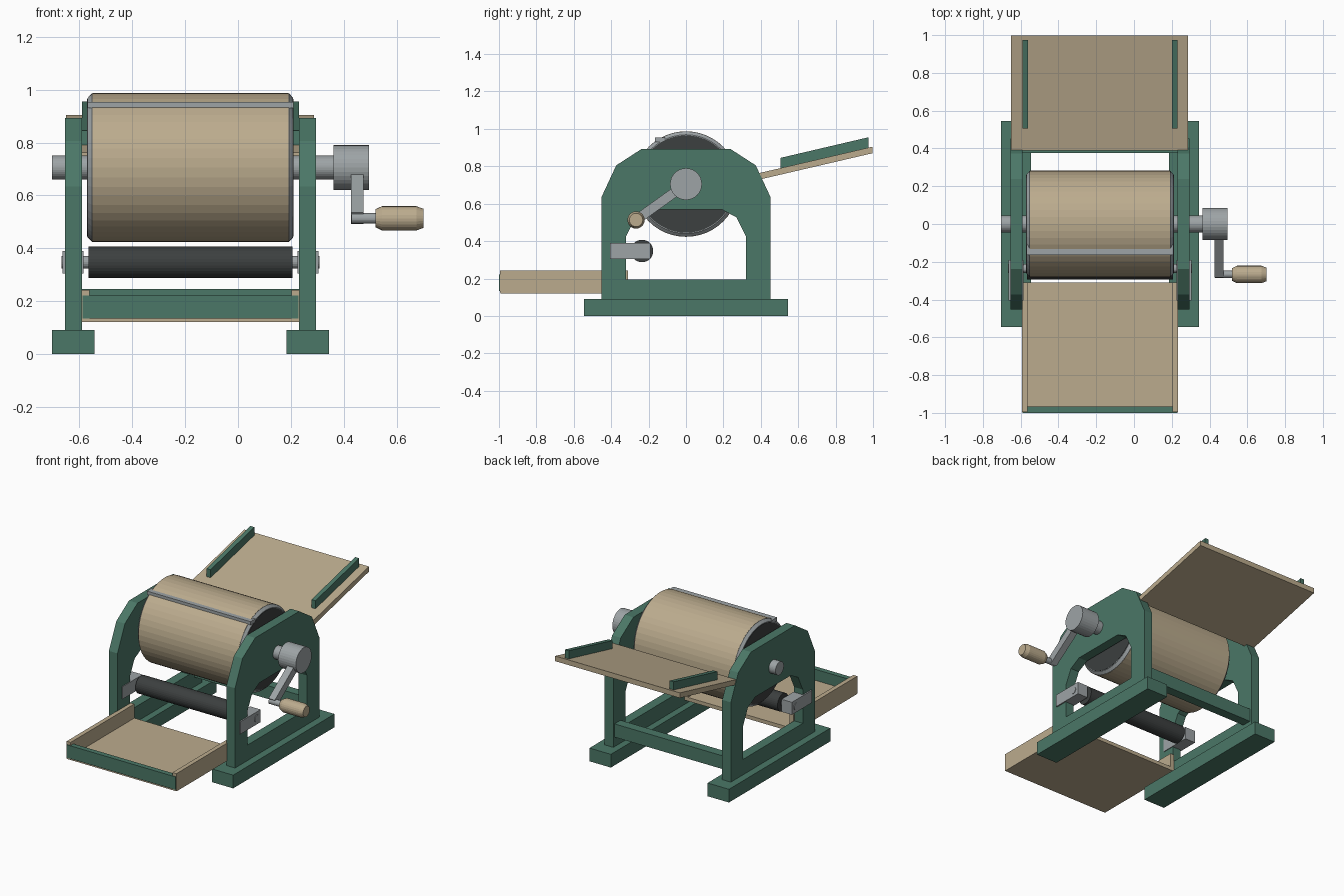
import bpy, bmesh, math

if "Cube" in bpy.data.objects:
    bpy.data.objects.remove(bpy.data.objects["Cube"])

CX = -0.18            # mirror plane of the machine body
AXLE_Z = 0.705


def material(name, r, g, b):
    m = bpy.data.materials.new(name)
    m.diffuse_color = (r, g, b, 1)
    m.use_nodes = True
    m.node_tree.nodes["Principled BSDF"].inputs["Base Color"].default_value = m.diffuse_color
    return m


GREEN = material("green_paint", 0.07, 0.185, 0.135)
WOOD = material("tan_board", 0.50, 0.41, 0.27)
DARK = material("dark_rubber", 0.045, 0.05, 0.05)
STEEL = material("steel", 0.34, 0.37, 0.38)


def make(name, bm, mat):
    bmesh.ops.recalc_face_normals(bm, faces=bm.faces)
    me = bpy.data.meshes.new(name)
    bm.to_mesh(me)
    bm.free()
    me.materials.append(mat)
    ob = bpy.data.objects.new(name, me)
    bpy.context.collection.objects.link(ob)
    return ob


def prism(name, pts, x0, x1, mat):
    """Extrude a (y, z) outline from x0 to x1."""
    bm = bmesh.new()
    a, b = ([bm.verts.new((x, y, z)) for y, z in pts] for x in (x0, x1))
    bm.faces.new(a)
    bm.faces.new(b)
    n = len(pts)
    for i in range(n):
        j = (i + 1) % n
        bm.faces.new((a[i], a[j], b[j], b[i]))
    return make(name, bm, mat)


def box(name, x0, x1, y0, y1, z0, z1, mat):
    return prism(name, [(y0, z0), (y1, z0), (y1, z1), (y0, z1)], x0, x1, mat)


def turned(name, profile, y, z, mat, n=32):
    """Solid of revolution about an x-parallel axis; profile = (x, radius)."""
    bm = bmesh.new()
    rings = [[bm.verts.new((x, y + r * math.cos(2 * math.pi * i / n),
                            z + r * math.sin(2 * math.pi * i / n)))
              for i in range(n)] for x, r in profile]
    for a, b in zip(rings, rings[1:]):
        for i in range(n):
            j = (i + 1) % n
            bm.faces.new((a[i], a[j], b[j], b[i]))
    bm.faces.new(rings[0])
    bm.faces.new(rings[-1])
    return make(name, bm, mat)


def mirrored(half):
    return half + [(-y, z) for y, z in reversed(half)]


def side_frame(name, x0, x1):
    outer = mirrored([(-0.453, 0.09), (-0.453, 0.633), (-0.373, 0.805), (-0.237, 0.893)])
    inner = mirrored([(-0.32, 0.195), (-0.32, 0.425), (-0.27, 0.527), (-0.19, 0.57)])
    bm = bmesh.new()
    loops = [[bm.verts.new((x, y, z)) for y, z in pts]
             for x, pts in ((x0, outer), (x1, outer), (x1, inner), (x0, inner))]
    n = len(outer)
    for k in range(4):
        a, b = loops[k], loops[(k + 1) % 4]
        for i in range(n):
            j = (i + 1) % n
            bm.faces.new((a[i], a[j], b[j], b[i]))
    return make(name, bm, GREEN)


# Mirrored pairs: frames, feet, roller brackets, tray walls, table rails, drum ends
for side, s in (("left", -1), ("right", 1)):
    def span(a, b):
        return sorted((CX + s * a, CX + s * b))

    side_frame(side + "_side_frame", *span(0.41, 0.475))
    box(side + "_foot", *span(0.364, 0.525), -0.545, 0.545, 0, 0.09, GREEN)
    box(side + "_roller_bracket", *span(0.405, 0.484), -0.405, -0.19, 0.305, 0.39, STEEL)
    box(side + "_tray_wall", *span(0.383, 0.413), -0.995, -0.31, 0.125, 0.242, WOOD)
    prism(side + "_table_rail", [(0.505, 0.785), (0.975, 0.895), (0.975, 0.955), (0.505, 0.845)],
          *span(0.38, 0.41), GREEN)
    turned(side + "_drum_rim", [(CX + s * 0.365, 0.281), (CX + s * 0.373, 0.281),
                                (CX + s * 0.389, 0.264)], 0, AXLE_Z, STEEL, 48)
    turned(side + "_drum_end", [(CX + s * 0.37, 0.26), (CX + s * 0.391, 0.26)],
           0, AXLE_Z, DARK, 48)

# Drum, clamp bar and axle
turned("drum", [(-0.551, 0.282), (0.191, 0.282)], 0, AXLE_Z, WOOD, 48)
box("drum_clamp_bar", -0.57, 0.21, -0.165, -0.112, 0.93, 0.953, STEEL)
turned("axle", [(-0.705, 0.045), (0.37, 0.045)], 0, AXLE_Z, STEEL)

# Crank: hub, arm, pin and grip
turned("crank_hub", [(0.362, 0.085), (0.495, 0.085)], 0, AXLE_Z, STEEL)
hy, hz = -0.267, 0.513
length = math.hypot(hy, hz - AXLE_Z)
ny, nz = -(hz - AXLE_Z) / length * 0.026, hy / length * 0.026
prism("crank_arm", [(ny, AXLE_Z + nz), (hy + ny, hz + nz), (hy - ny, hz - nz), (-ny, AXLE_Z - nz)],
      0.427, 0.475, STEEL)
turned("crank_pin", [(0.43, 0.02), (0.54, 0.02)], hy, hz, STEEL, 20)
turned("crank_grip", [(0.52, 0.034), (0.545, 0.046), (0.675, 0.046), (0.702, 0.036)],
       hy, hz, WOOD, 24)

# Pressure roller
turned("pressure_roller", [(-0.566, 0.06), (0.206, 0.06)], -0.235, 0.347, DARK)
turned("roller_shaft", [(-0.668, 0.024), (0.308, 0.024)], -0.235, 0.347, STEEL, 20)

# Delivery tray at the front
box("tray_floor", -0.593, 0.233, -0.993, -0.31, 0.121, 0.146, WOOD)
box("tray_front_lip", -0.589, 0.229, -1.0, -0.965, 0.133, 0.221, GREEN)

# Sloped feed table at the back
prism("feed_table", [(0.388, 0.728), (0.998, 0.87), (0.998, 0.905), (0.388, 0.763)],
      -0.652, 0.287, WOOD)

# Rear cross bar tying the frames
box("rear_cross_bar", -0.60, 0.24, 0.375, 0.44, 0.155, 0.245, GREEN)
